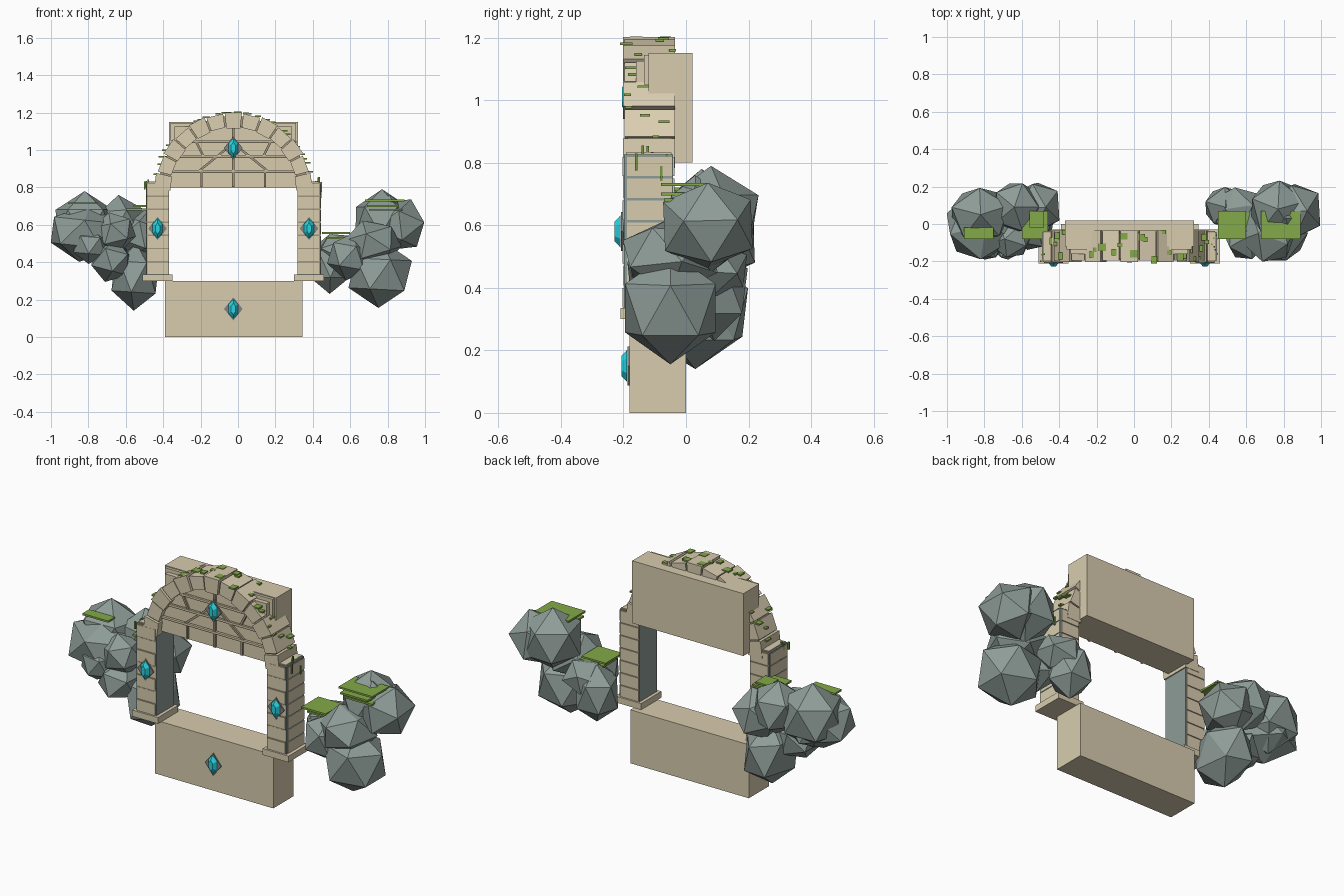
import bpy, math, random
from mathutils import Vector, Matrix

if "Cube" in bpy.data.objects:
    bpy.data.objects.remove(bpy.data.objects["Cube"])

random.seed(7)
CX = -0.025  # gate centre line


def material(name, rgb):
    m = bpy.data.materials.new(name)
    m.diffuse_color = (*rgb, 1)
    m.use_nodes = True
    m.node_tree.nodes["Principled BSDF"].inputs["Base Color"].default_value = m.diffuse_color
    return m


STONE = material("sandstone", (0.69, 0.605, 0.43))
PALE = material("pale_sandstone", (0.72, 0.63, 0.45))
JOINT = material("joint_brown", (0.36, 0.31, 0.21))
ROCK = material("rock_grey", (0.27, 0.335, 0.31))
SETTING = material("setting_grey", (0.20, 0.235, 0.225))
MOSS = material("moss_green", (0.23, 0.40, 0.065))
DARK_MOSS = material("dark_moss", (0.17, 0.31, 0.05))
GEM = material("cyan_gem", (0.02, 0.66, 0.76))


def mesh(name, verts, faces, mat):
    me = bpy.data.meshes.new(name)
    me.from_pydata(verts, [], faces)
    me.materials.append(mat)
    me.update()
    ob = bpy.data.objects.new(name, me)
    bpy.context.collection.objects.link(ob)
    return ob


def prism(name, pts, y0, y1, mat):
    """Extrude a counter-clockwise x/z outline from y0 (front) to y1 (back)."""
    n = len(pts)
    verts = [(x, y0, z) for x, z in pts] + [(x, y1, z) for x, z in pts]
    faces = [tuple(range(n)), tuple(range(2 * n - 1, n - 1, -1))]
    faces += [(i, i + n, (i + 1) % n + n, (i + 1) % n) for i in range(n)]
    return mesh(name, verts, faces, mat)


def box(name, x0, x1, y0, y1, z0, z1, mat):
    return prism(name, [(x0, z0), (x1, z0), (x1, z1), (x0, z1)], y0, y1, mat)


def strip(name, a, b, width, y0, y1, mat):
    a, b = Vector(a), Vector(b)
    d = (b - a).normalized() * width / 2
    n = Vector((-d.y, d.x))
    return prism(name, [a - n, b - n, b + n, a + n], y0, y1, mat)


def polar(r, deg):
    t = math.radians(deg)
    return (CX + r * math.cos(t), 0.78 + r * math.sin(t))


def rock(name, centre, size, turn=0, tilt=0):
    bpy.ops.mesh.primitive_ico_sphere_add(subdivisions=1, radius=1)
    ob = bpy.context.object
    ob.name = name
    ob.data.transform(Matrix.Translation(centre) @ Matrix.Diagonal((*size, 1))
                      @ Matrix.Rotation(math.radians(tilt), 4, 'Y')
                      @ Matrix.Rotation(math.radians(turn), 4, 'Z'))
    ob.data.materials.append(ROCK)


def jewel(name, x, y, z):
    """Diamond setting with a faceted, pointed crystal on it."""
    prism(name + "_setting", [(x - .05, z), (x, z - .062), (x + .05, z), (x, z + .062)],
          y - .005, y + .004, SETTING)
    ring = [(-.026, -.024), (0, -.052), (.026, -.024), (.026, .024), (0, .052), (-.026, .024)]
    verts = [(x + a, y - .006, z + b) for a, b in ring]
    verts += [(x + a * .45, y - .025, z + b * .6) for a, b in ring]
    faces = [(i, (i + 1) % 6, (i + 1) % 6 + 6, i + 6) for i in range(6)]
    mesh(name + "_crystal", verts, faces + [tuple(range(6, 12))], GEM)


# Plinth and rear lintel block
box("plinth", -0.39, 0.345, -0.18, 0, 0, 0.30, STONE)
box("lintel_block", -0.37, 0.32, -0.12, 0.02, 0.80, 1.15, STONE)

# Pillars: grey framing core, stone courses, cap, foot slab, hanging moss
for side, label in ((-1, "left"), (1, "right")):
    inner, outer = CX + side * 0.343, CX + side * 0.465
    lo, hi = sorted((inner, outer))
    box(label + "_pillar_core", lo, hi, -0.198, -0.042, 0.33, 0.826, ROCK)
    a, b = sorted((inner + side * .006, outer - side * .008))
    box(label + "_pillar_cap", a, b, -0.192, -0.046, 0.82, 0.832, STONE)
    box(label + "_pillar_foot", CX + side * .405 - .08, CX + side * .405 + .08,
        -0.21, -0.03, 0.30, 0.335, STONE)
    for k in range(7):
        z = 0.337 + k * 0.07
        jog = 0.003 * (k % 2)
        # front and back courses stop short of the grey outer edge
        a, b = sorted((inner + side * 0.004, outer - side * 0.006))
        box(label + "_pillar_course", a, b, -0.203 + jog, -0.037, z, z + 0.062, STONE)
        box(label + "_pillar_joint", a + .002, b - .002, -0.199, -0.041,
            z + .062, z + .07, JOINT)
        # outer side courses sit inside the frame
        a, b = sorted((outer - side * .02, outer + side * .003))
        box(label + "_side_course", a, b, -0.189, -0.045, z, z + 0.062, STONE)
    for k in range(14):
        x = outer + side * random.uniform(-.025, .010)
        y = random.uniform(-0.205, -0.06)
        z = random.uniform(0.72, 0.80)
        box(label + "_hanging_moss", x - .004, x + .004, y - .004, y + .004,
            z, z + random.uniform(.03, .07), DARK_MOSS)

# Tympanum panel with ribs
R = 0.345
prism("tympanum", [(CX + R, 0.80)] + [polar(R, a) for a in range(6, 175, 8)] + [(CX - R, 0.80)],
      -0.165, -0.10, STONE)
for z in (0.885, 0.965, 1.045):
    w = math.sqrt(R * R - (z - 0.78) ** 2)
    strip("tympanum_rib", (CX - w, z), (CX + w, z), 0.014, -0.176, -0.16, JOINT)
    strip("tympanum_rib_face", (CX - w, z + .003), (CX + w, z + .003), 0.008, -0.179, -0.17, STONE)
strip("tympanum_upright", (CX, 0.802), (CX, 1.12), 0.014, -0.176, -0.16, JOINT)
for s in (-1, 1):
    strip("tympanum_diagonal", (CX + s * .02, 1.02), (CX + s * .18, 0.89),
          0.012, -0.176, -0.16, JOINT)
    strip("tympanum_upright", (CX + s * .17, 0.802), (CX + s * .17, 0.885),
          0.012, -0.176, -0.16, JOINT)
    strip("tympanum_diagonal", (CX + s * .16, 0.965), (CX + s * .20, 1.045),
          0.012, -0.176, -0.16, JOINT)
    # Stepped corner mouldings
    for w, y in ((.335, -.135), (.315, -.16)):
        a, b = sorted((CX + s * .2, CX + s * w))
        box("corner_moulding", a, b, y, -.11, 1.05, 1.145 - (.335 - w), STONE)

# Arch stones over a recessed joint ring
N = 13
step = 180 / N
for k in range(N):
    a = k * step
    b = a + step
    r0, r1 = (0.337, 0.424) if k % 2 == 0 else (0.342, 0.417)
    front = -0.202 if k % 2 == 0 else -0.196
    prism("arch_stone", [polar(r0, a + .6), polar(r1, a + .6), polar(r1, b - .6),
                         polar(r0, b - .6)], front, -0.035, PALE if k % 2 else STONE)
    prism("arch_joint", [polar(.345, a), polar(.402, a), polar(.402, b), polar(.345, b)],
          -0.187, -0.045, JOINT)

# Moss tufts, spread evenly over the arch
for k in range(30):
    x, z = polar(0.42, 14 + k * 152 / 29 + random.uniform(-2, 2))
    y = random.uniform(-0.195, -0.035)
    w, d = random.uniform(.010, .022), random.uniform(.010, .020)
    box("arch_moss", x - w, x + w, y - d, y + d, z - .003, z + .005, MOSS)

# Jewels
jewel("arch_jewel", CX, -0.18, 1.01)
jewel("left_jewel", CX - 0.405, -0.203, 0.58)
jewel("right_jewel", CX + 0.405, -0.203, 0.58)
jewel("plinth_jewel", CX, -0.182, 0.15)

# Boulders: centre, radii, turn, tilt
rock("left_boulder_peak", (-0.82, 0.05, 0.60), (.18, .16, .18), 20, 0)
rock("left_boulder_outer", (-0.82, -0.01, 0.555), (.205, .20, .155), 50, 8)
rock("left_boulder_inner", (-0.63, 0.09, 0.61), (.14, .15, .15), 0, -4)
rock("left_boulder_inner", (-0.52, 0.09, 0.55), (.14, .15, .14), 40, 20)
rock("left_boulder_low", (-0.55, 0.03, 0.32), (.14, .19, .18), 10, 3)
rock("left_boulder_low", (-0.68, -0.05, 0.41), (.12, .16, .12), 30, 15)
rock("left_boulder_small", (-0.79, -0.11, 0.49), (.10, .09, .10), 15, 5)
rock("left_boulder_small", (-0.66, -0.08, 0.56), (.12, .11, .11), 50, -15)
rock("right_boulder_top", (0.77, 0.08, 0.62), (.165, .17, .17), 15, 0)
rock("right_boulder_outer", (0.86, 0.07, 0.60), (.155, .165, .15), 40, 25)
rock("right_boulder_low", (0.76, -0.05, 0.335), (.185, .17, .18), 0, 3)
rock("right_boulder_mid", (0.72, -0.05, 0.50), (.16, .17, .13), 50, -20)
rock("right_boulder_tip", (0.81, 0.03, 0.70), (.05, .05, .06), 0, 0)
rock("right_boulder_inner", (0.49, 0.09, 0.39), (.125, .12, .16), 20, 0)
rock("right_boulder_inner", (0.60, -0.06, 0.43), (.13, .145, .13), 65, 10)
rock("right_boulder_inner", (0.55, 0.08, 0.46), (.14, .13, .10), 10, -25)

# Flat moss slabs on the boulders
for x0, x1, y0, y1, z in ((-.91, -.75, -.08, -.02, .715), (-.60, -.46, -.08, .07, .682),
                          (-.56, -.48, -.02, .07, .70), (.68, .89, -.08, .07, .73),
                          (.69, .86, -.08, .05, .70), (.70, .88, -.07, .06, .68),
                          (.45, .60, -.08, .07, .555), (.47, .62, -.06, .06, .53)):
    box("moss_slab", x0, x1, y0, y1, z - .005, z + .005, MOSS)
